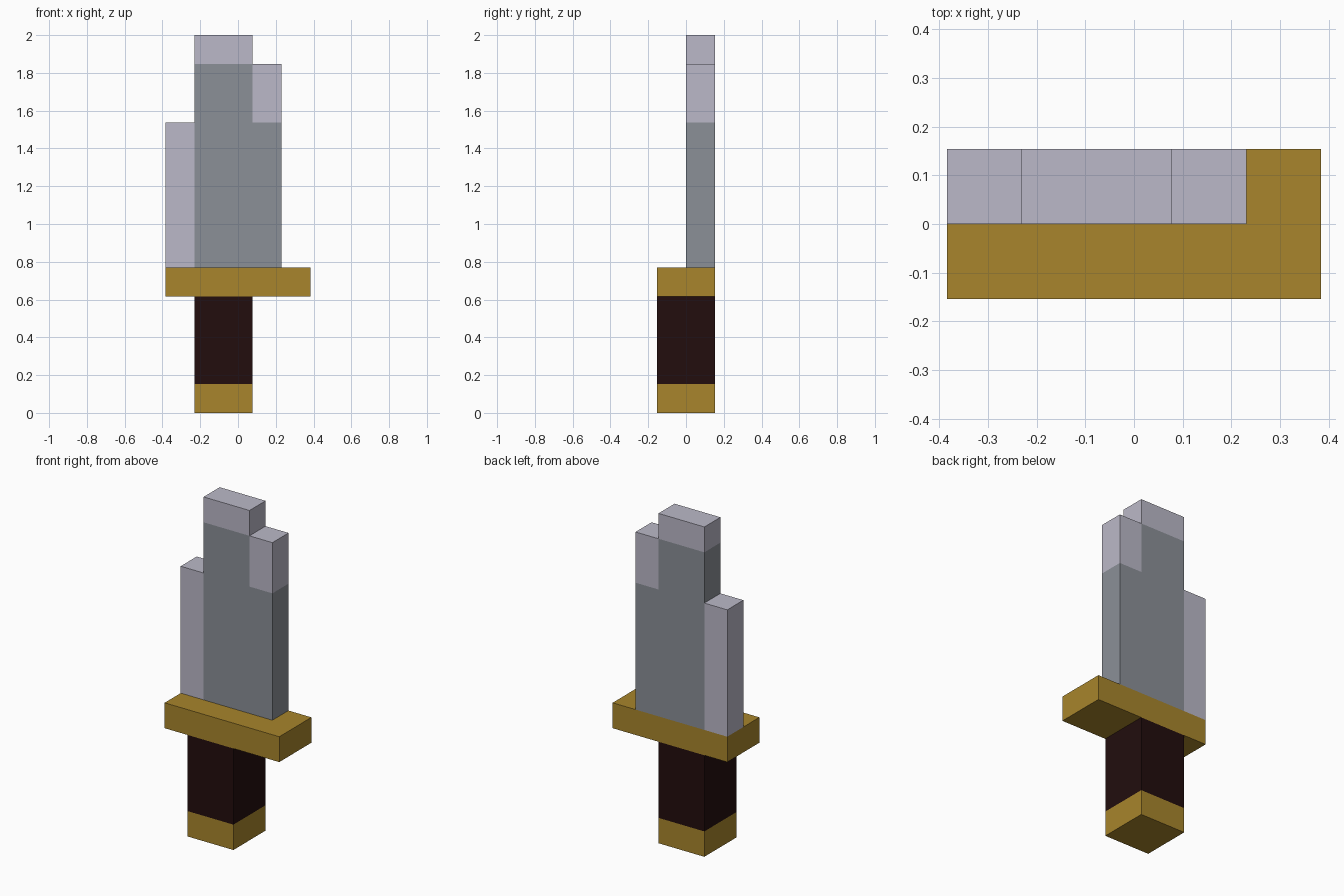
import bpy
import bmesh

if "Cube" in bpy.data.objects:
    bpy.data.objects.remove(bpy.data.objects["Cube"])

U = 2 / 13  # one block of the model's grid


def material(name, rgb):
    m = bpy.data.materials.new(name)
    m.diffuse_color = (*rgb, 1)
    m.use_nodes = True
    m.node_tree.nodes["Principled BSDF"].inputs["Base Color"].default_value = m.diffuse_color
    return m


GOLD = material("gold", (0.392, 0.235, 0.025))
LEATHER = material("dark leather", (0.016, 0.004, 0.004))
STEEL = material("grey steel", (0.258, 0.279, 0.309))
BRIGHT = material("bright edge steel", (0.497, 0.485, 0.578))


def extrude(name, profile, y0, y1, mat):
    """Extrude an x-z outline (in blocks, counter-clockwise from the front) along y."""
    bm = bmesh.new()
    face = bm.faces.new([bm.verts.new((x * U, y0 * U, z * U)) for x, z in profile])
    out = bmesh.ops.extrude_face_region(bm, geom=[face], use_keep_orig=True)
    verts = [g for g in out["geom"] if isinstance(g, bmesh.types.BMVert)]
    bmesh.ops.translate(bm, verts=verts, vec=(0, (y1 - y0) * U, 0))
    bmesh.ops.recalc_face_normals(bm, faces=bm.faces)
    mesh = bpy.data.meshes.new(name)
    bm.to_mesh(mesh)
    bm.free()
    mesh.materials.append(mat)
    obj = bpy.data.objects.new(name, mesh)
    bpy.context.collection.objects.link(obj)
    return obj


def block(name, x0, x1, z0, z1, y0, y1, mat):
    return extrude(name, [(x0, z0), (x1, z0), (x1, z1), (x0, z1)], y0, y1, mat)


# Handle
block("pommel", -1.5, 0.5, 0, 1, -1, 1, GOLD)
block("grip", -1.5, 0.5, 1, 4, -1, 1, LEATHER)
block("guard", -2.5, 2.5, 4, 5, -1, 1, GOLD)

# Blade: stepped grey core with brighter cutting edge and tips
extrude("blade_core", [(-1.5, 5), (1.5, 5), (1.5, 10), (0.5, 10), (0.5, 12), (-1.5, 12)],
        0, 1, STEEL)
block("blade_edge", -2.5, -1.5, 5, 10, 0, 1, BRIGHT)
block("blade_shoulder", 0.5, 1.5, 10, 12, 0, 1, BRIGHT)
block("blade_tip", -1.5, 0.5, 12, 13, 0, 1, BRIGHT)
